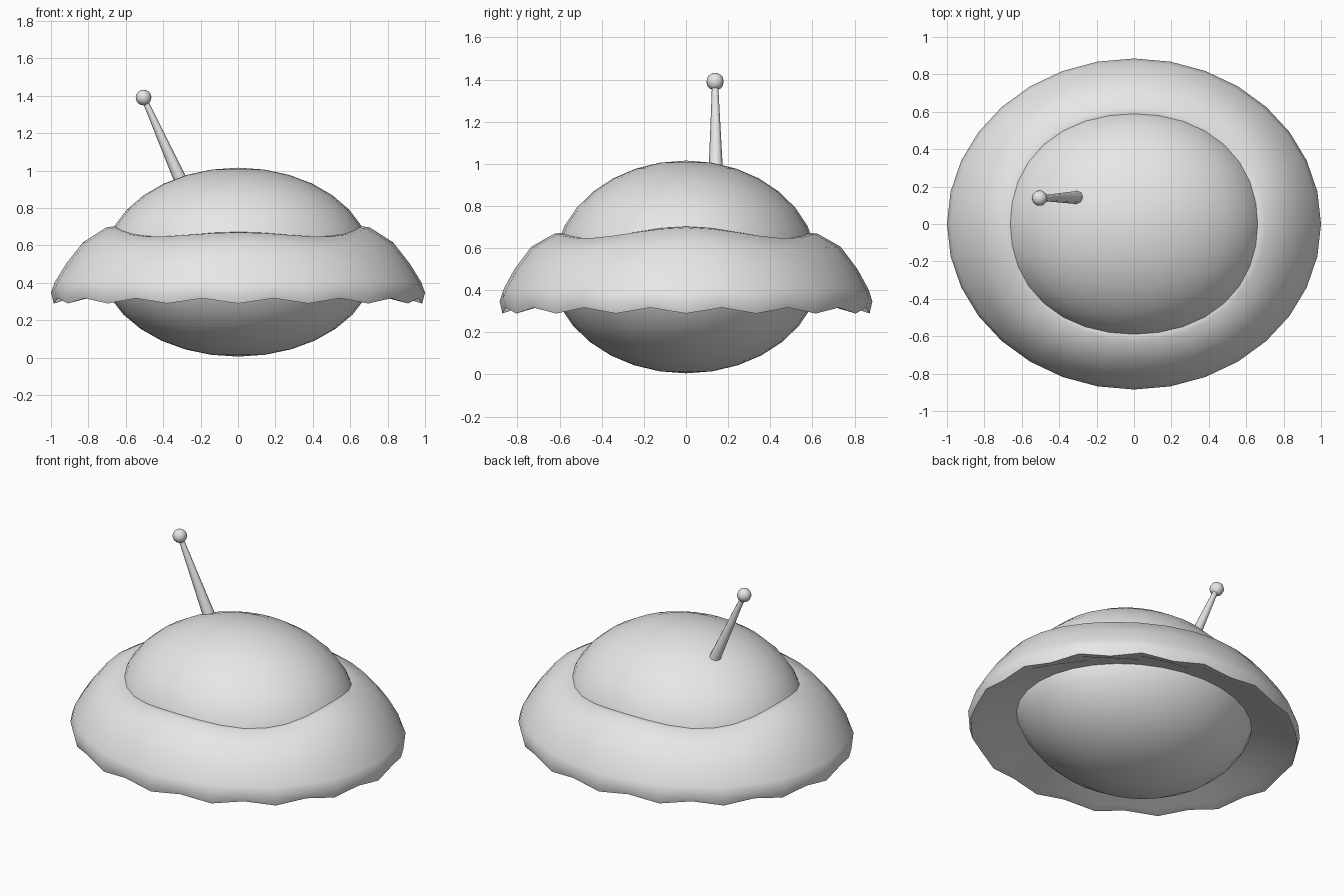
import bpy, bmesh, math
from mathutils import Vector

if "Cube" in bpy.data.objects:
    bpy.data.objects.remove(bpy.data.objects["Cube"])

SIDES = 32
grey = bpy.data.materials.new("light grey")
grey.diffuse_color = (0.8, 0.8, 0.8, 1)
grey.use_nodes = True
grey.node_tree.nodes["Principled BSDF"].inputs["Base Color"].default_value = grey.diffuse_color


def finish(bm, name, angle=60):
    """Turn a bmesh into a named, smooth-shaded grey object."""
    bmesh.ops.recalc_face_normals(bm, faces=bm.faces)
    mesh = bpy.data.meshes.new(name)
    bm.to_mesh(mesh)
    bm.free()
    mesh.materials.append(grey)
    obj = bpy.data.objects.new(name, mesh)
    bpy.context.collection.objects.link(obj)
    bpy.ops.object.select_all(action='DESELECT')
    obj.select_set(True)
    bpy.context.view_layer.objects.active = obj
    bpy.ops.object.shade_smooth_by_angle(angle=math.radians(angle))
    return obj


# Hull: flattened ellipsoid, slightly fuller below
bm = bmesh.new()
bmesh.ops.create_uvsphere(bm, u_segments=SIDES, v_segments=16, radius=1)
for v in bm.verts:
    full = 1.03 if v.co.z < -0.01 else 1.0
    v.co = Vector((v.co.x * 0.715 * full, v.co.y * 0.625 * full, v.co.z * 0.505 + 0.51))
finish(bm, "hull")

# Brim: closed profile swept round an oval
# each row: radius, height, share of the upper undulation, share of the scalloped lip
profile = [
    (0.60, 0.64, 1.0, 0), (0.66, 0.668, 1.0, 0), (0.705, 0.665, 0.9, 0),
    (0.83, 0.605, 0.3, 0), (0.92, 0.50, 0, 0), (0.98, 0.405, 0, 0.2),
    (1.0, 0.355, 0, 0.6), (0.985, 0.303, 0, 1.0), (0.93, 0.315, 0, 0.7),
    (0.80, 0.37, 0, 0), (0.60, 0.41, 0, 0),
]
bm = bmesh.new()
rings = []
for i in range(SIDES):
    a = 2 * math.pi * i / SIDES
    swell = 0.015 * math.cos(2 * a) + 0.019 * math.cos(4 * a)
    scallop = -0.014 if i % 2 == 0 else 0.014
    rings.append([bm.verts.new((r * math.cos(a), 0.885 * r * math.sin(a),
                                z + swell * up + scallop * lip))
                  for r, z, up, lip in profile])
n = len(profile)
for i in range(SIDES):
    a, b = rings[i], rings[(i + 1) % SIDES]
    for j in range(n):
        k = (j + 1) % n
        bm.faces.new((a[j], b[j], b[k], a[k]))
finish(bm, "brim")

# Antenna rod: tapered and leaning outwards
base, tip = Vector((-0.285, 0.142, 0.90)), Vector((-0.505, 0.138, 1.39))
lean = (tip - base).to_track_quat('Z', 'Y').to_matrix().to_4x4()
bm = bmesh.new()
bmesh.ops.create_cone(bm, cap_ends=True, segments=8, radius1=0.037, radius2=0.014,
                      depth=(tip - base).length)
bm.transform(lean)
bmesh.ops.translate(bm, verts=bm.verts, vec=(base + tip) / 2)
finish(bm, "antenna_rod")

# Antenna ball
bm = bmesh.new()
bmesh.ops.create_uvsphere(bm, u_segments=10, v_segments=8, radius=0.042)
bm.transform(lean)
bmesh.ops.translate(bm, verts=bm.verts, vec=tip)
finish(bm, "antenna_ball")
